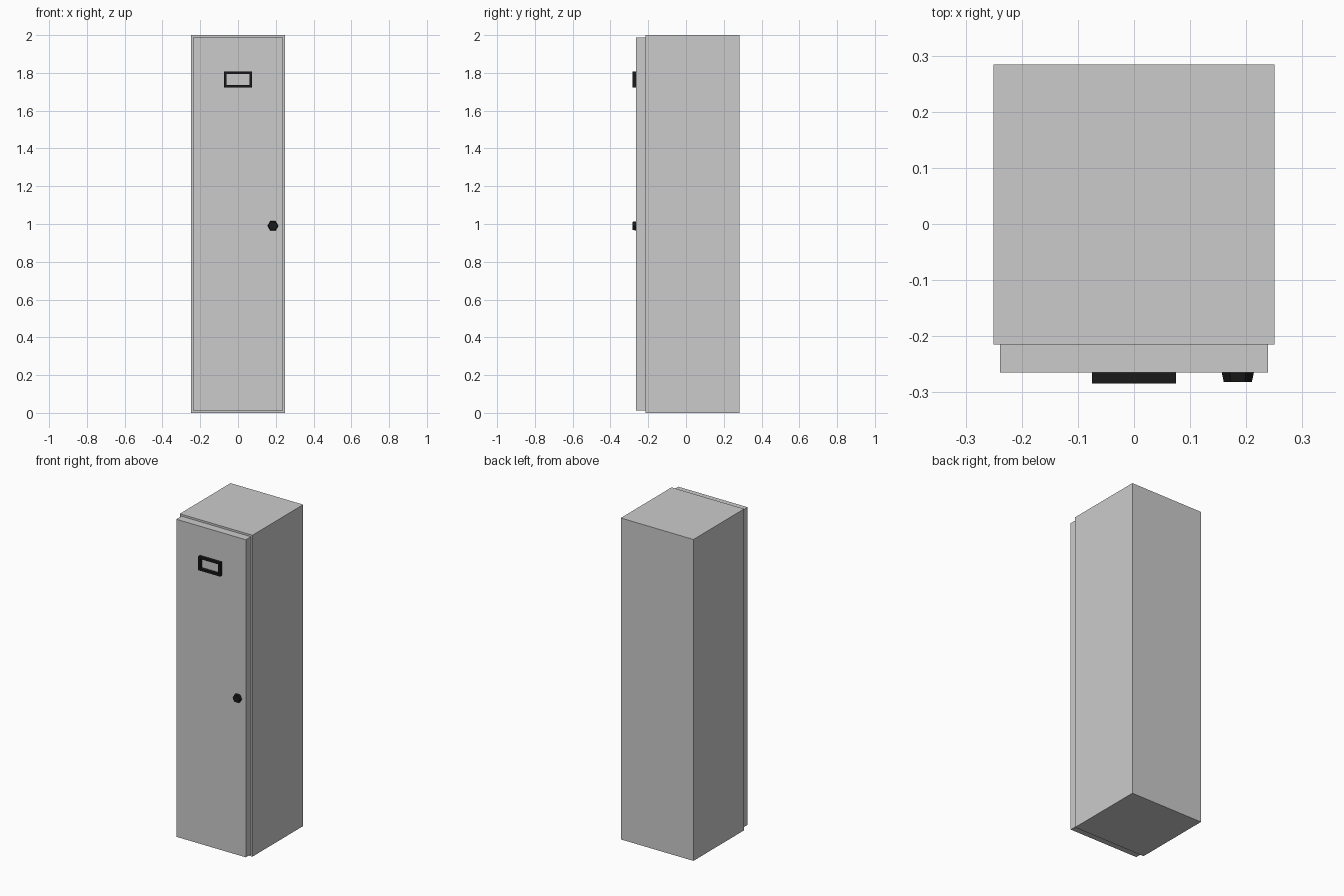
import bpy, bmesh
from math import pi
from mathutils import Matrix, Vector

if "Cube" in bpy.data.objects:
    bpy.data.objects.remove(bpy.data.objects["Cube"])

black = bpy.data.materials.new("black")
black.diffuse_color = (0.01, 0.01, 0.01, 1)
black.use_nodes = True
black.node_tree.nodes["Principled BSDF"].inputs["Base Color"].default_value = black.diffuse_color


def finish(name, bm, mat=None):
    bmesh.ops.recalc_face_normals(bm, faces=bm.faces)
    mesh = bpy.data.meshes.new(name)
    bm.to_mesh(mesh)
    bm.free()
    if mat:
        mesh.materials.append(mat)
    obj = bpy.data.objects.new(name, mesh)
    bpy.context.collection.objects.link(obj)
    return obj


def box(name, lo, hi):
    lo, hi = Vector(lo), Vector(hi)
    bm = bmesh.new()
    bmesh.ops.create_cube(bm, size=1, matrix=Matrix.Translation((lo + hi) / 2)
                          @ Matrix.Diagonal((*(hi - lo), 1)))
    return finish(name, bm)


# Cabinet body and slightly smaller door
box("locker_body", (-0.25, -0.215, 0), (0.25, 0.284, 2))
box("locker_door", (-0.239, -0.265, 0.012), (0.239, -0.215, 1.988))

# Open rectangular label frame: ring of quads pushed out from the door
bm = bmesh.new()
rings = []
for w, h in ((0.075, 0.043), (0.062, 0.030)):
    rings.append([bm.verts.new((sx * w, -0.265, 1.765 + sz * h))
                  for sx, sz in ((-1, -1), (1, -1), (1, 1), (-1, 1))])
outer, inner = rings
ring_faces = [bm.faces.new((outer[i], outer[(i + 1) % 4], inner[(i + 1) % 4], inner[i]))
              for i in range(4)]
ext = bmesh.ops.extrude_face_region(bm, geom=ring_faces, use_keep_orig=True)
bmesh.ops.translate(bm, vec=(0, -0.019, 0),
                    verts=[g for g in ext["geom"] if isinstance(g, bmesh.types.BMVert)])
finish("label_frame", bm, black)

# Tapered six-sided knob with corners pointing left and right
bm = bmesh.new()
bmesh.ops.create_cone(bm, cap_ends=True, segments=6, radius1=0.0285, radius2=0.025, depth=0.017)
bmesh.ops.rotate(bm, verts=bm.verts, matrix=Matrix.Rotation(pi / 6, 3, "Z"))
xs = max(v.co.x for v in bm.verts)
if xs < 0.028:
    bmesh.ops.rotate(bm, verts=bm.verts, matrix=Matrix.Rotation(pi / 6, 3, "Z"))
bmesh.ops.rotate(bm, verts=bm.verts, matrix=Matrix.Rotation(pi / 2, 3, "X"))
bmesh.ops.translate(bm, verts=bm.verts, vec=(0.185, -0.2735, 0.99))
finish("door_knob", bm, black)
